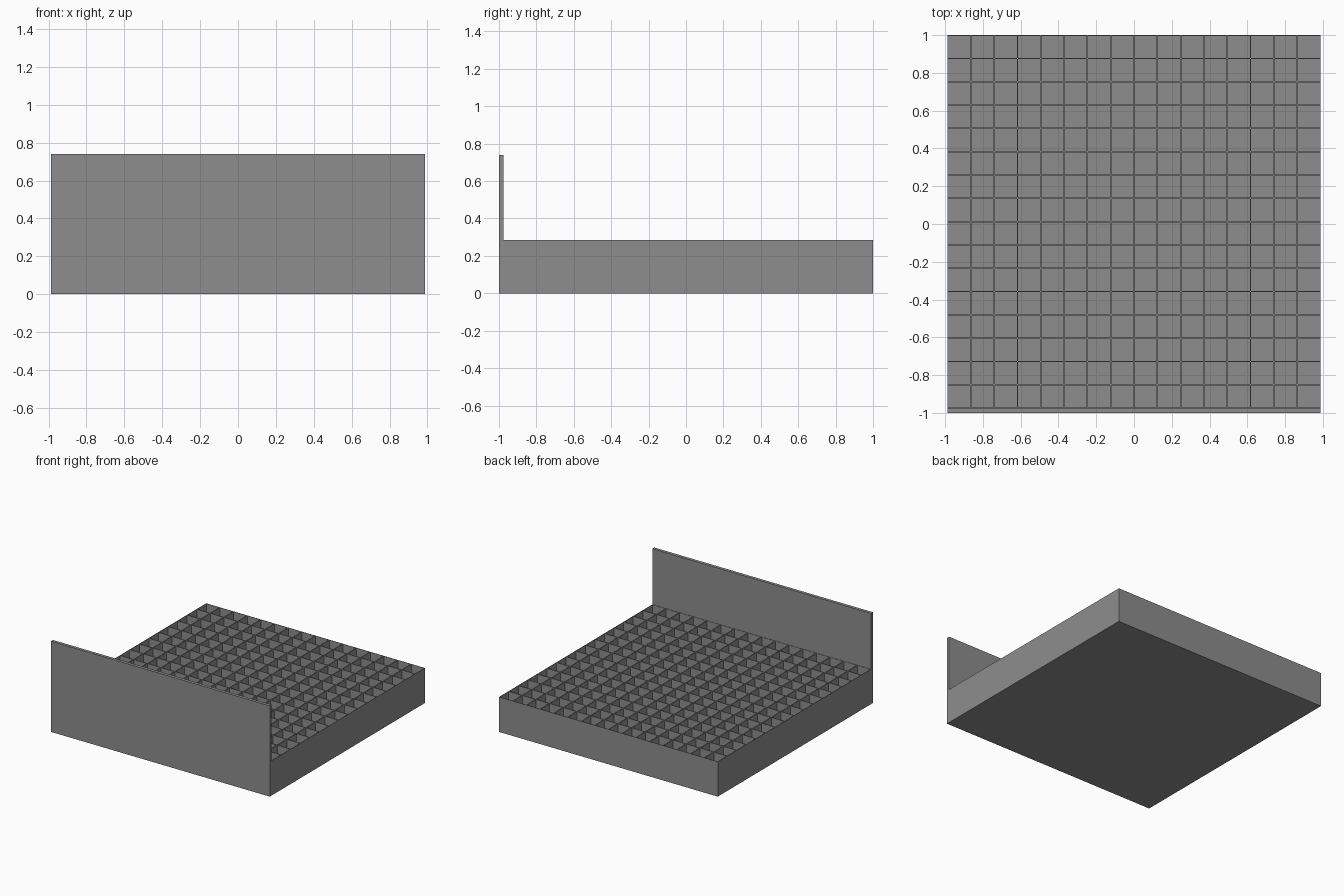
import bpy
import bmesh
from mathutils import Matrix, Vector

if "Cube" in bpy.data.objects:
    bpy.data.objects.remove(bpy.data.objects["Cube"])

HALF_X = 0.987           # half width of the whole model
TRAY_FRONT, TRAY_BACK = -0.975, 1.0
TRAY_TOP, FLOOR = 0.285, 0.025
PANEL_TOP = 0.74
CELLS = 16
WALL = 0.007             # thickness of the dividers

grey = bpy.data.materials.new("grey")
grey.diffuse_color = (0.27, 0.27, 0.27, 1)
grey.use_nodes = True
grey.node_tree.nodes["Principled BSDF"].inputs["Base Color"].default_value = grey.diffuse_color


def add_object(name, bm):
    bmesh.ops.recalc_face_normals(bm, faces=bm.faces[:])
    mesh = bpy.data.meshes.new(name)
    bm.to_mesh(mesh)
    bm.free()
    mesh.materials.append(grey)
    obj = bpy.data.objects.new(name, mesh)
    bpy.context.collection.objects.link(obj)
    return obj


# Tray: a grid of square pockets sunk into a solid block
bm = bmesh.new()
half_y = (TRAY_BACK - TRAY_FRONT) / 2
mid_y = (TRAY_BACK + TRAY_FRONT) / 2
bmesh.ops.create_grid(
    bm, x_segments=CELLS, y_segments=CELLS, size=1,
    matrix=Matrix.Translation((0, mid_y, TRAY_TOP)) @ Matrix.Diagonal((HALF_X, half_y, 1, 1)))
rim = [e for e in bm.edges if e.is_boundary]
pockets = bm.faces[:]

# Outer sides and underside
skirt = bmesh.ops.extrude_edge_only(bm, edges=rim)["geom"]
for v in skirt:
    if isinstance(v, bmesh.types.BMVert):
        v.co.z = 0
bottom = [e for e in skirt if isinstance(e, bmesh.types.BMEdge)
          and all(v.co.z == 0 for v in e.verts)]
bmesh.ops.contextual_create(bm, geom=bottom)

# Dividers left standing between the pockets
bmesh.ops.inset_individual(bm, faces=pockets, thickness=WALL / 2, use_even_offset=True)
bmesh.ops.inset_individual(bm, faces=pockets, thickness=0)
for face in pockets:
    for v in face.verts:
        v.co.z = FLOOR
add_object("pocket_tray", bm)

# Tall front panel
bm = bmesh.new()
depth = TRAY_FRONT + 1.0
centre = Vector((0, -1.0 + depth / 2, PANEL_TOP / 2))
bmesh.ops.create_cube(
    bm, size=1,
    matrix=Matrix.Translation(centre) @ Matrix.Diagonal((2 * HALF_X, depth, PANEL_TOP, 1)))
add_object("front_panel", bm)
